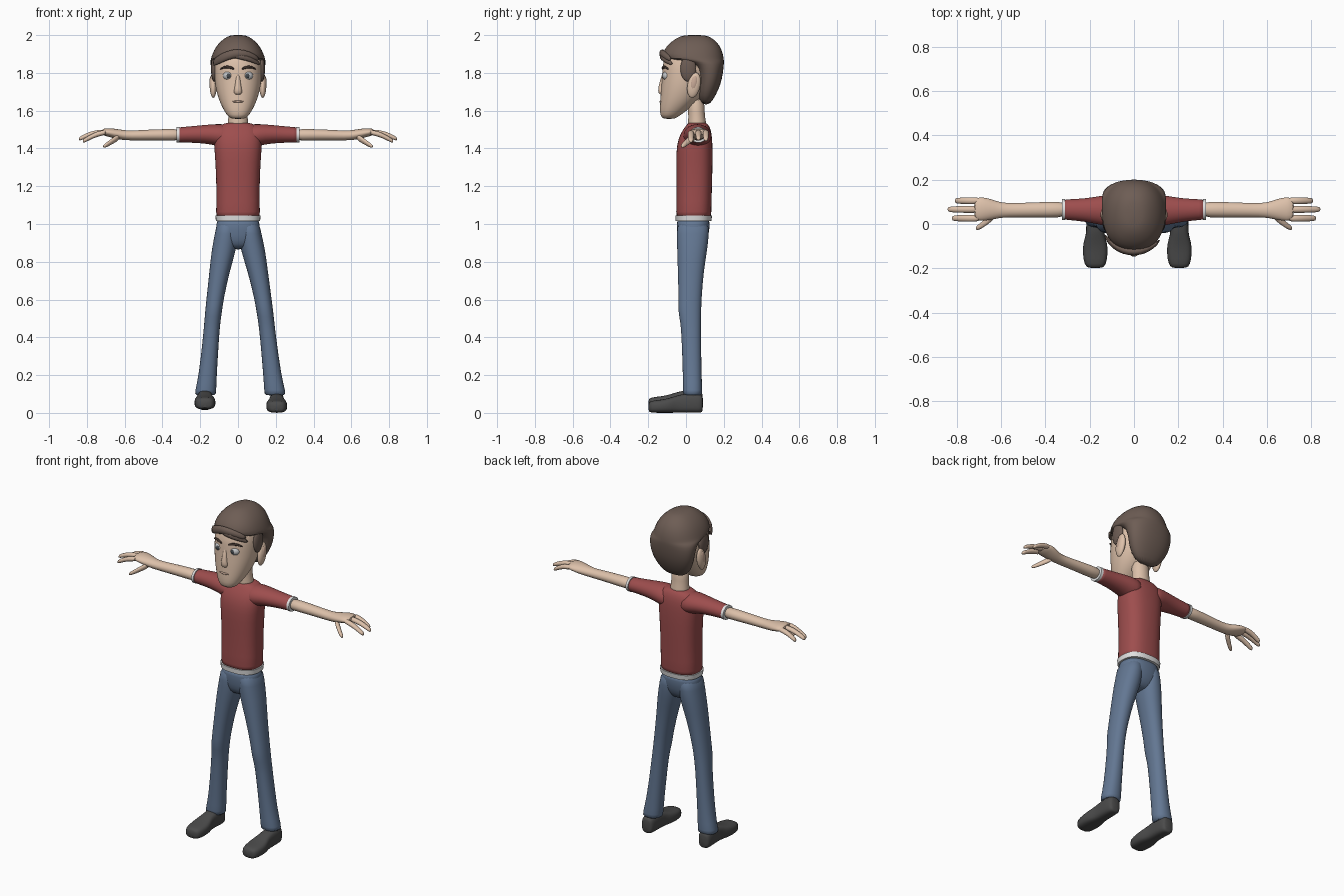
import bpy, bmesh, math

def material(name, r, g, b):
    m = bpy.data.materials.new(name)
    m.diffuse_color = (r, g, b, 1)
    return m

SKIN = material("skin", .72, .53, .40)
LIP = material("lip", .58, .40, .31)
HAIR = material("brown hair", .155, .11, .09)
BROW = material("dark brow", .05, .033, .027)
SHIRT = material("red shirt", .34, .075, .075)
TRIM = material("white trim", .75, .75, .75)
JEANS = material("blue denim", .125, .185, .29)
SHOE = material("dark shoe", .07, .07, .07)
EYE = material("eye white", .55, .56, .57)
IRIS = material("iris grey", .06, .07, .08)


def finish(name, bm, mat, levels, angle=60):
    bmesh.ops.recalc_face_normals(bm, faces=bm.faces)
    me = bpy.data.meshes.new(name)
    bm.to_mesh(me)
    bm.free()
    me.materials.append(mat)
    ob = bpy.data.objects.new(name, me)
    bpy.context.collection.objects.link(ob)
    bpy.ops.object.select_all(action='DESELECT')
    ob.select_set(True)
    bpy.context.view_layer.objects.active = ob
    bpy.ops.object.shade_smooth_by_angle(angle=math.radians(angle))
    if levels:
        ob.modifiers.new("smooth", 'SUBSURF').levels = levels
        ob.modifiers["smooth"].render_levels = levels
    return ob


def loft(name, mat, axis, rows, side=1, n=16, power=2, levels=1):
    """Skin rings (t, cu, cv, ru, rv) strung along an axis; side=-1 mirrors x."""
    bm = bmesh.new()
    rings = []
    for t, cu, cv, ru, rv in rows:
        ring = []
        for i in range(n):
            a = 2 * math.pi * i / n
            c, s = math.cos(a), math.sin(a)
            u = cu + ru * math.copysign(abs(c) ** (2 / power), c)
            v = cv + rv * math.copysign(abs(s) ** (2 / power), s)
            x, y, z = {'x': (t, u, v), 'y': (u, t, v), 'z': (u, v, t)}[axis]
            ring.append(bm.verts.new((x * side, y, z)))
        rings.append(ring)
    for a, b in zip(rings, rings[1:]):
        for i in range(n):
            j = (i + 1) % n
            bm.faces.new((a[i], a[j], b[j], b[i]))
    bm.faces.new(rings[0])
    bm.faces.new(rings[-1])
    return finish(name, bm, mat, levels)


def span(rows, cx=0):
    """Turn (z, half width, front y, back y) into loft rows."""
    return [(z, cx, (f + b) / 2, w, (b - f) / 2) for z, w, f, b in rows]


def ball(name, mat, loc, radii, tilt=0):
    bm = bmesh.new()
    bmesh.ops.create_uvsphere(bm, u_segments=20, v_segments=12, radius=1)
    ob = finish(name, bm, mat, 0)
    ob.location, ob.scale, ob.rotation_euler = loc, radii, (tilt, 0, 0)
    return ob


# Head and neck
loft("head", SKIN, 'z', span([
    (1.555, .035, -.122, -.06), (1.575, .06, -.138, -.03), (1.62, .085, -.139, .03),
    (1.66, .103, -.136, .07), (1.72, .12, -.133, .11), (1.78, .127, -.127, .13),
    (1.86, .127, -.126, .14), (1.93, .11, -.09, .14)]), n=24, power=2.15)
loft("neck", SKIN, 'z', [(1.50, 0, .06, .062, .055), (1.545, 0, .058, .054, .048),
                         (1.58, 0, .056, .05, .043), (1.68, 0, .05, .054, .05)])
loft("nose", SKIN, 'z', [(1.80, 0, -.115, .012, .012), (1.74, 0, -.127, .014, .016),
                         (1.705, 0, -.132, .024, .019), (1.682, 0, -.128, .02, .012)], n=12)
ball("mouth", LIP, (0, -.133, 1.648), (.03, .008, .006))

# Hair cap, open over the face, with a swept fringe
loft("hair", HAIR, 'z', span([
    (1.63, .06, .085, .125), (1.68, .105, .06, .158), (1.74, .132, .065, .185),
    (1.80, .144, .06, .197), (1.85, .147, .03, .202), (1.864, .147, -.06, .202),
    (1.873, .146, -.122, .202), (1.90, .138, -.127, .198), (1.945, .116, -.106, .182),
    (1.983, .076, -.055, .145), (2.002, .036, -.01, .10)]), n=20, power=2.25)
loft("fringe", HAIR, 'x', [(-.135, -.05, 1.85, .012, .02), (-.10, -.095, 1.872, .018, .026),
                           (-.05, -.12, 1.895, .018, .026), (0, -.128, 1.905, .018, .024),
                           (.06, -.118, 1.897, .016, .02), (.115, -.08, 1.87, .01, .014)], n=10)
loft("fringe_lock", HAIR, 'x', [(-.04, -.126, 1.895, .008, .012), (.02, -.13, 1.886, .013, .018),
                                (.07, -.116, 1.875, .013, .018), (.12, -.07, 1.845, .008, .01)], n=10)

# Shirt body and hem
loft("shirt_body", SHIRT, 'z', span([
    (1.03, .117, -.053, .134), (1.04, .117, -.053, .134), (1.2, .114, -.05, .138),
    (1.34, .121, -.053, .142), (1.42, .128, -.05, .141), (1.48, .125, -.03, .137),
    (1.515, .108, -.004, .126), (1.533, .075, .008, .112), (1.536, .05, .02, .10)]),
    n=24, power=2.5)
loft("shirt_hem", TRIM, 'z', span([(1.016, .117, -.055, .134), (1.045, .12, -.057, .138)]),
     n=32, power=2.5, levels=0)
# Jeans seat joining the legs
loft("jeans_seat", JEANS, 'z', span([
    (1.03, .112, -.048, .126), (1.0, .115, -.05, .126), (.94, .12, -.048, .122),
    (.89, .10, -.035, .10), (.865, .05, -.005, .07)]), n=24, power=2.4)

for side, word, splay, lift in ((-1, "right", 0, .018), (1, "left", .026, 0)):
    # Face pairs
    ball(word + "_ear", SKIN, (side * .131, .042, 1.735), (.019, .034, .068), -.2)
    ball(word + "_ear_hollow", LIP, (side * .142, .042, 1.745), (.010, .018, .04), -.2)
    ball(word + "_sideburn", HAIR, (side * .126, .012, 1.822), (.017, .042, .068))
    ball(word + "_eye", EYE, (side * .051, -.1, 1.785), (.029, .026, .025))
    ball(word + "_iris", IRIS, (side * .05, -.122, 1.785), (.011, .006, .012))
    loft(word + "_brow", BROW, 'x', [(.018, -.125, 1.82, .005, .006), (.045, -.123, 1.832, .007, .009),
                                     (.075, -.11, 1.832, .007, .007), (.097, -.092, 1.818, .005, .004)],
         side, n=8)

    # Sleeve and cuff
    loft(word + "_sleeve", SHIRT, 'x', [
        (.03, .06, 1.46, .075, .065), (.09, .06, 1.468, .078, .063), (.14, .061, 1.475, .069, .054),
        (.22, .063, 1.475, .053, .046), (.305, .065, 1.472, .047, .041), (.318, .065, 1.472, .047, .041)], side)
    loft(word + "_cuff", TRIM, 'x', [(.311, .065, 1.472, .048, .042), (.326, .065, 1.472, .047, .041)],
         side, n=24, levels=0)

    # Arm, palm, fingers and thumb
    loft(word + "_arm", SKIN, 'x', [
        (.30, .065, 1.472, .037, .034), (.38, .065, 1.472, .036, .031), (.48, .063, 1.471, .034, .029),
        (.57, .062, 1.468, .032, .026), (.61, .063, 1.471, .037, .027), (.65, .066, 1.478, .049, .027),
        (.69, .068, 1.486, .056, .023), (.725, .067, 1.487, .05, .016)], side)
    for label, y, tip, drop in (("index", .026, .822, .012), ("middle", .066, .842, 0),
                                ("outer", .105, .808, .004)):
        r = tip - .70
        loft(f"{word}_{label}_finger", SKIN, 'x', [
            (.69, y, 1.487, .017, .015), (.70 + r * .4, y, 1.484 - drop * .6, .017, .015),
            (.70 + r * .75, y, 1.466 - drop, .015, .014), (.70 + r * .95, y, 1.453 - drop, .013, .012),
            (tip, y, 1.449 - drop, .007, .007)], side, n=10)
    loft(word + "_thumb", SKIN, 'x', [
        (.625, .045, 1.464, .02, .02), (.655, .02, 1.446, .019, .018), (.685, -.004, 1.426, .016, .015),
        (.705, -.016, 1.414, .013, .012), (.715, -.02, 1.41, .006, .006)], side, n=10)

    # Trouser leg, splayed towards the ankle
    leg = []
    for z, cx, rx, f, b in [
            (1.02, .058, .055, -.048, .122), (.95, .062, .06, -.05, .123), (.87, .073, .067, -.048, .115),
            (.75, .098, .054, -.044, .094), (.6, .122, .046, -.04, .083), (.54, .129, .045, -.043, .081),
            (.48, .136, .043, -.03, .08), (.4, .143, .043, -.024, .08), (.2, .16, .048, -.017, .083),
            (.11, .172, .057, -.017, .087), (.09, .173, .057, -.017, .087)]:
        leg.append((z, cx + splay * (1.02 - z), (f + b) / 2, rx, (b - f) / 2))
    loft(word + "_trouser_leg", JEANS, 'z', leg, side, n=18, power=2.2)

    # Shoe with a broad toe, narrow waist and upright ankle
    cx = .175 + splay * 1.15
    loft(word + "_shoe", SHOE, 'y', [
        (y, cx, (b + t) / 2 + lift * (1 - max(0, y) * 4), w, (t - b) / 2) for y, w, b, t in [
            (-.2, .032, .008, .054), (-.185, .05, 0, .065), (-.13, .058, 0, .07), (-.085, .055, 0, .08),
            (-.05, .042, 0, .092), (-.01, .041, 0, .102), (.05, .041, 0, .104), (.08, .037, 0, .098),
            (.09, .026, .008, .088)]], side, n=16, power=3)
    loft(word + "_shoe_ankle", SHOE, 'z', [(.05, cx, .04, .04, .042), (.12, cx, .037, .036, .042)], side)
